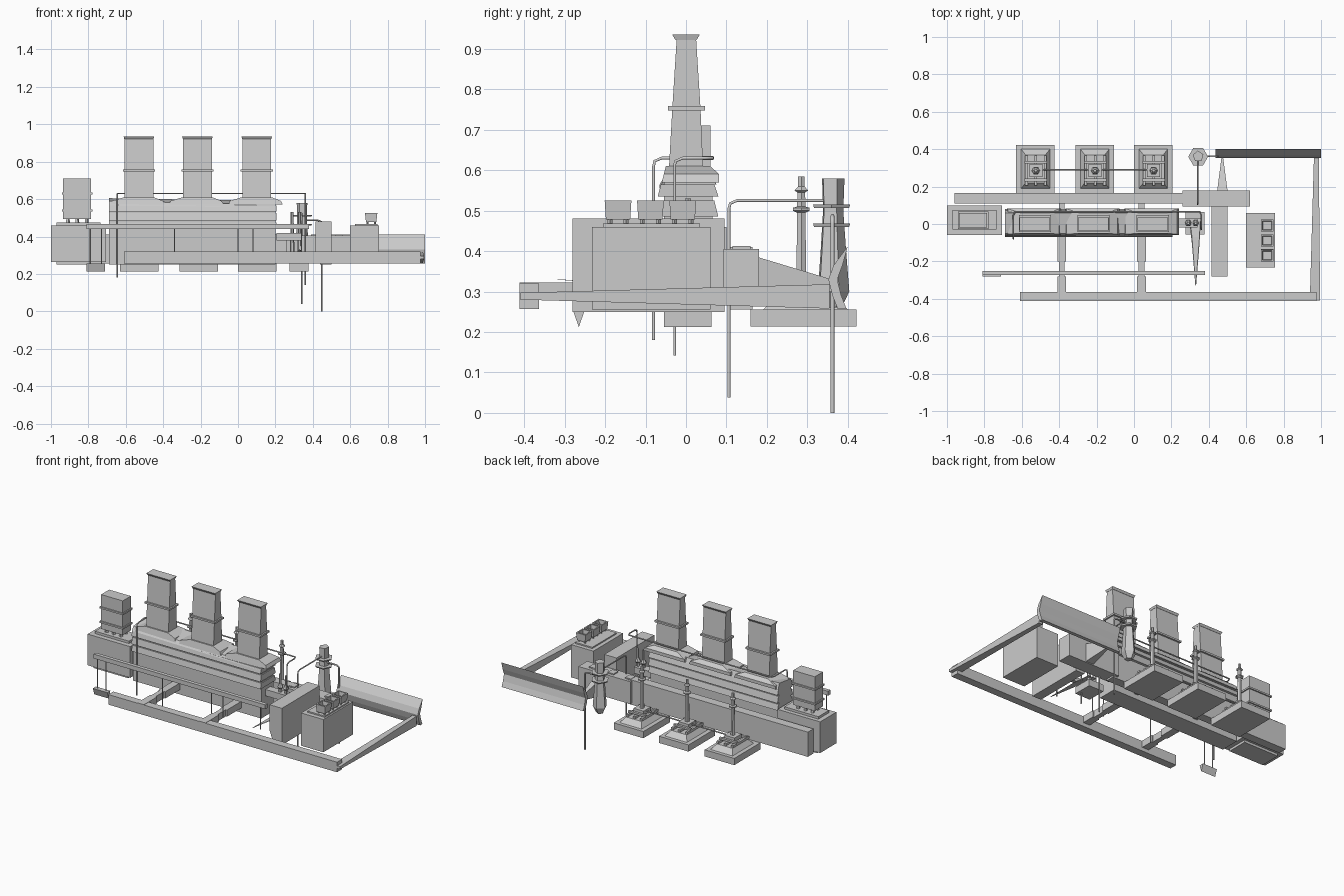
import bpy, bmesh, math
from mathutils import Vector


def mesh_obj(name, verts, faces):
    me = bpy.data.meshes.new(name)
    me.from_pydata(verts, [], faces)
    bm = bmesh.new()
    bm.from_mesh(me)
    bmesh.ops.recalc_face_normals(bm, faces=bm.faces)
    bm.to_mesh(me)
    bm.free()
    ob = bpy.data.objects.new(name, me)
    bpy.context.collection.objects.link(ob)
    return ob


def loft(name, rings):
    """Skin a list of equal-length rings and cap both ends."""
    n = len(rings[0])
    verts = [p for r in rings for p in r]
    faces = [[i * n + j, i * n + (j + 1) % n, (i + 1) * n + (j + 1) % n, (i + 1) * n + j]
             for i in range(len(rings) - 1) for j in range(n)]
    faces += [list(range(n)), list(range(len(verts) - n, len(verts)))]
    return mesh_obj(name, verts, faces)


def rect(x0, x1, y0, y1, z):
    return [(x0, y0, z), (x1, y0, z), (x1, y1, z), (x0, y1, z)]


def box(name, x0, x1, y0, y1, z0, z1):
    return loft(name, [rect(x0, x1, y0, y1, z0), rect(x0, x1, y0, y1, z1)])


def turned(name, x, y, prof, n=6, turn=0.0):
    """Stack of n-sided rings from (radius, z) pairs."""
    return loft(name, [[(x + r * math.cos(turn + k * math.tau / n),
                         y + r * math.sin(turn + k * math.tau / n), z) for k in range(n)]
                       for r, z in prof])


def extrude_x(name, profile, x0, x1):
    return loft(name, [[(x, y, z) for y, z in profile] for x in (x0, x1)])


def pipe(name, pts, r=0.004, bend=0.02):
    """Pipe with small chamfered elbows."""
    p = [Vector(q) for q in pts]
    path = [p[0]]
    for a, b, c in zip(p, p[1:], p[2:]):
        path += [b + (a - b).normalized() * bend, b + (a + c - 2 * b).normalized() * bend * 0.4,
                 b + (c - b).normalized() * bend]
    path.append(p[-1])
    cu = bpy.data.curves.new(name, 'CURVE')
    cu.dimensions = '3D'
    cu.bevel_depth = r
    cu.bevel_resolution = 1
    cu.use_fill_caps = True
    s = cu.splines.new('POLY')
    s.points.add(len(path) - 1)
    for pt, co in zip(s.points, path):
        pt.co = (*co, 1)
    ob = bpy.data.objects.new(name, cu)
    bpy.context.collection.objects.link(ob)
    return ob


# Main hall with layered louvre bands
box("hall_body", -0.69, 0.20, -0.055, 0.065, 0.25, 0.57)
for z0, z1 in ((0.44, 0.475), (0.485, 0.525), (0.535, 0.565)):
    extrude_x("hall_louvre", [(-0.055, z0), (-0.07, z0), (-0.062, z1), (0.07, z1), (0.08, z0), (0.06, z0)], -0.69, 0.205)
loft("hall_roof", [[(-0.69, -0.065, 0.565), (-0.69, 0.075, 0.565), (-0.69, 0.06, 0.605), (-0.69, -0.05, 0.59)],
                   [(0.20, -0.065, 0.555), (0.20, 0.075, 0.565), (0.20, 0.06, 0.59), (0.20, -0.05, 0.57)]])

# Three tapered stacks with flanges
for cx in (-0.53, -0.217, 0.10):
    loft("stack_base", [rect(cx - 0.15, cx + 0.14, -0.06, 0.082, 0.57), rect(cx - 0.145, cx + 0.13, -0.055, 0.082, 0.59),
                        rect(cx - 0.08, cx + 0.08, -0.05, 0.06, 0.61)])
    loft("stack", [rect(cx - 0.077, cx + 0.077, -0.043, 0.043, 0.59), rect(cx - 0.077, cx + 0.077, -0.034, 0.036, 0.75),
                   rect(cx - 0.077, cx + 0.077, -0.023, 0.025, 0.925)])
    box("stack_band", cx - 0.086, cx + 0.086, -0.044, 0.047, 0.748, 0.759)
    loft("stack_rim", [rect(cx - 0.078, cx + 0.078, -0.026, 0.026, 0.922),
                       rect(cx - 0.082, cx + 0.082, -0.034, 0.034, 0.935)])

# Left boiler house and its short stack
box("boiler_house", -1.0, -0.705, -0.06, 0.10, 0.265, 0.46)
box("boiler_plinth", -0.97, -0.73, -0.045, 0.085, 0.25, 0.265)
box("boiler_lid", -0.97, -0.735, -0.03, 0.075, 0.46, 0.475)
for x in (-0.91, -0.86, -0.81):
    for y in (0.0, 0.045):
        turned("boiler_stack_foot", x, y, [(0.012, 0.47), (0.009, 0.50)], 5)
box("boiler_stack", -0.935, -0.785, -0.02, 0.06, 0.495, 0.71)
for z in (0.535, 0.625):
    box("boiler_stack_band", -0.942, -0.778, -0.028, 0.068, z, z + 0.01)

# Rear long wing
box("rear_wing", -0.96, 0.29, 0.11, 0.165, 0.255, 0.41)
box("rear_wing_end", 0.26, 0.62, 0.093, 0.18, 0.265, 0.405)
for x in (0.29, 0.41, 0.54):
    box("wing_hatch", x - 0.02, x + 0.02, 0.115, 0.16, 0.405, 0.412)

# Side hall with chamfered lower edge
loft("side_hall", [[(0.415, y, 0.32), (0.44, y, 0.25), (0.50, y, 0.25), (0.50, y, 0.48), (0.415, y, 0.48)]
                   for y in (-0.28, 0.095)])

# Equipment house with three open cups
box("tank_house", 0.60, 0.755, -0.233, 0.06, 0.255, 0.46)
box("tank_lid", 0.625, 0.745, -0.205, 0.035, 0.46, 0.468)
for cy in (-0.168, -0.088, -0.008):
    for dx in (-0.02, 0.02):
        for dy in (-0.02, 0.02):
            turned("cup_foot", 0.712 + dx, cy + dy, [(0.006, 0.462), (0.006, 0.485)], 4)
    cx = 0.712
    loft("cup", [rect(cx - 0.028, cx + 0.028, cy - 0.03, cy + 0.03, 0.478),
                 rect(cx - 0.033, cx + 0.033, cy - 0.033, cy + 0.033, 0.525),
                 rect(cx - 0.025, cx + 0.025, cy - 0.025, cy + 0.025, 0.525),
                 rect(cx - 0.022, cx + 0.022, cy - 0.022, cy + 0.022, 0.50)])

# Three rear trays carrying insulators
for cx in (-0.525, -0.208, 0.105):
    box("tray", cx - 0.105, cx + 0.1, 0.16, 0.422, 0.213, 0.255)
    loft("tray_cover", [rect(cx - 0.078, cx + 0.075, 0.19, 0.40, 0.255),
                        rect(cx - 0.055, cx + 0.052, 0.22, 0.37, 0.285)])
    for dx in (-0.05, 0.0, 0.05):
        box("tray_rail", cx + dx - 0.007, cx + dx + 0.007, 0.205, 0.365, 0.285, 0.30)
    for y in (0.235, 0.33):
        box("tray_cross_rail", cx - 0.06, cx + 0.06, y - 0.007, y + 0.007, 0.298, 0.31)
    box("insulator_base", cx - 0.035, cx + 0.035, 0.25, 0.32, 0.30, 0.325)
    turned("insulator", cx, 0.285, [(0.014, 0.32), (0.012, 0.495), (0.024, 0.50), (0.024, 0.507), (0.012, 0.51),
                                    (0.011, 0.545), (0.02, 0.55), (0.009, 0.56), (0.009, 0.585)], 6)
pipe("tray_link", [(-0.525, 0.29, 0.315), (0.1, 0.29, 0.315)])

# Faceted tower with collars
turned("tower", 0.343, 0.362, [(0.022, 0.26), (0.042, 0.30), (0.034, 0.40), (0.027, 0.50), (0.03, 0.58)], 5, 0.4)
for z in (0.46, 0.507):
    turned("tower_collar", 0.343, 0.36, [(0.05, z), (0.053, z + 0.008)], 6)
pipe("tower_drain", [(0.36, 0.362, 0.487), (0.447, 0.362, 0.487), (0.447, 0.362, 0.0)], 0.005)
pipe("tower_feed", [(0.34, 0.35, 0.525), (0.34, 0.106, 0.525), (0.34, 0.106, 0.038)])

# Roof header pipe and its two drops
pipe("header_pipe", [(-0.645, -0.08, 0.18), (-0.645, -0.08, 0.63), (-0.645, 0.066, 0.63), (0.36, 0.066, 0.63),
                     (0.36, -0.028, 0.63), (0.36, -0.028, 0.142)], 0.004)

# Machinery at the end of the hall
loft("end_pad", [rect(0.275, 0.378, -0.055, 0.063, 0.212), rect(0.275, 0.378, -0.055, 0.063, 0.255)])
box("end_machine", 0.205, 0.34, -0.02, 0.03, 0.38, 0.42)
for x in (0.29, 0.33):
    turned("end_post", x, 0.005, [(0.012, 0.255), (0.01, 0.44), (0.018, 0.45), (0.008, 0.47), (0.008, 0.53)], 6)
loft("end_chute", [rect(0.30, 0.355, -0.02, 0.03, 0.30), rect(0.31, 0.35, -0.11, -0.07, 0.315),
                   rect(0.328, 0.332, -0.33, -0.31, 0.33)])

# Front walkway, posts and hanging plate
box("walkway", -0.81, 0.38, -0.273, -0.25, 0.44, 0.467)
for x in (-0.79, -0.73, -0.34, 0.0, 0.08, 0.34):
    pipe("walkway_post", [(x, -0.262, 0.445), (x, -0.262, 0.255 if x < 0 else 0.30)], 0.003)
extrude_x("hanging_plate", [(-0.28, 0.255), (-0.25, 0.255), (-0.265, 0.212)], -0.81, -0.71)

# Front beam, cross beams and tapering end beam
box("front_beam", -0.61, 0.975, -0.412, -0.363, 0.257, 0.32)
for cx in (-0.387, 0.04):
    for y0, y1, w in ((-0.412, -0.28, 0.023), (-0.28, -0.2, 0.015), (-0.2, -0.05, 0.023), (0.06, 0.115, 0.015)):
        box("cross_beam", cx - w, cx + w, y0, y1, 0.28, 0.322)
loft("end_beam", [[(0.94, -0.41, 0.28), (0.995, -0.41, 0.28), (0.995, -0.41, 0.297), (0.94, -0.41, 0.297)],
                  [(0.962, 0.355, 0.258), (0.988, 0.355, 0.258), (0.988, 0.355, 0.318), (0.962, 0.355, 0.318)]])

# Curved rear blade with its strut
arc = [(0.40, 0.412), (0.365, 0.365), (0.352, 0.33), (0.362, 0.29), (0.375, 0.257)]
extrude_x("rear_blade", arc + [(y + 0.022 if y < 0.38 else y, z) for y, z in reversed(arc)][:-1], 0.435, 1.0)
loft("blade_strut", [[(0.445, 0.178, 0.27), (0.50, 0.178, 0.27), (0.50, 0.178, 0.385), (0.445, 0.178, 0.385)],
                     [(0.468, 0.36, 0.30), (0.476, 0.36, 0.30), (0.476, 0.36, 0.33), (0.468, 0.36, 0.33)]])
